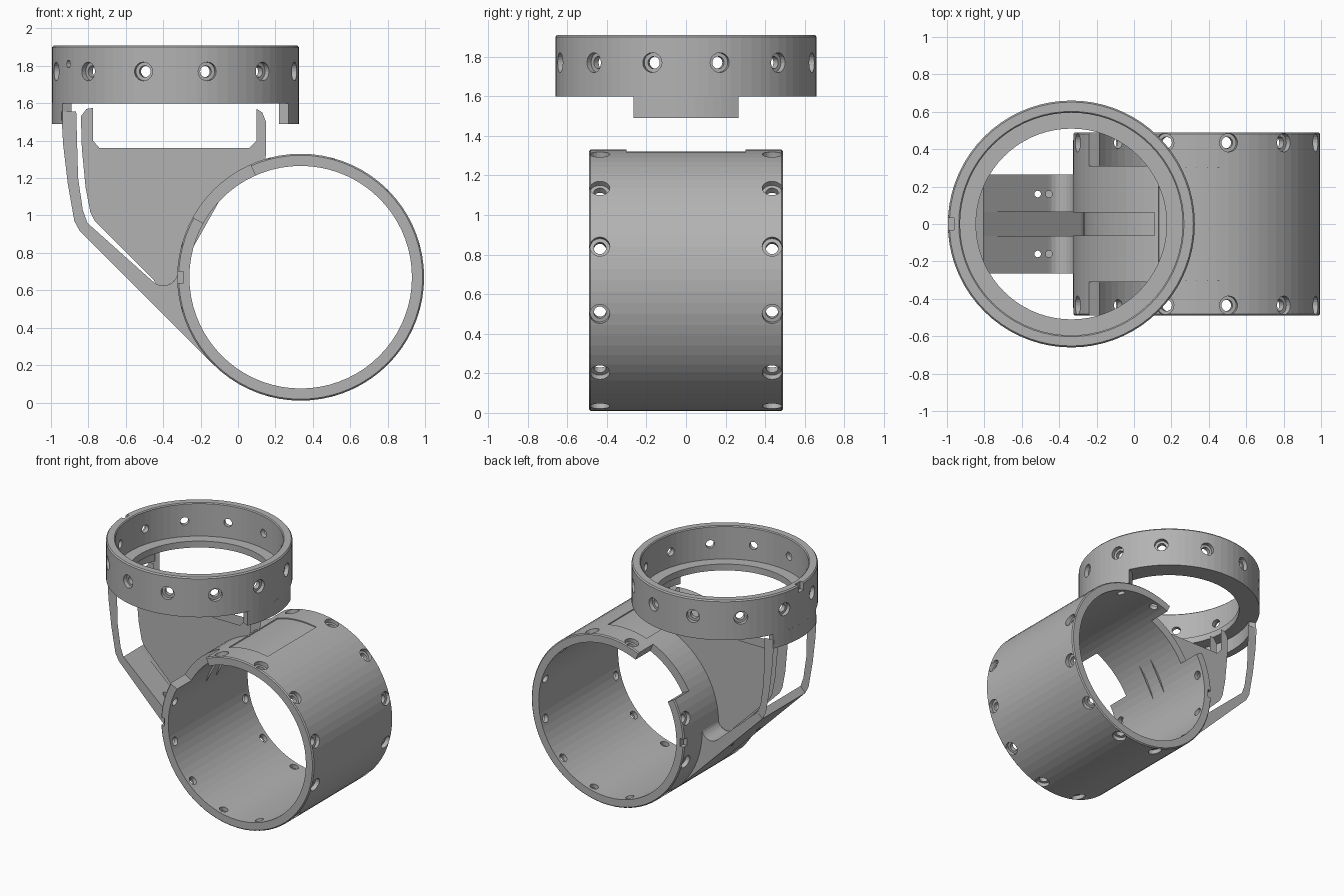
import bpy, bmesh
from math import cos, sin, radians, pi
from mathutils import Matrix, Vector

if "Cube" in bpy.data.objects:
    bpy.data.objects.remove(bpy.data.objects["Cube"])

grey = bpy.data.materials.new("plain_grey")
grey.use_nodes = True
grey.diffuse_color = (0.45, 0.45, 0.45, 1)
grey.node_tree.nodes["Principled BSDF"].inputs["Base Color"].default_value = (0.45, 0.45, 0.45, 1)

R_OUT, R_IN = 0.66, 0.595
LOW = Vector((0.335, 0, 0.67))     # centre of the horizontal tube
UPX = -0.335                       # axis of the upright ring
HALF = 0.49                        # half length of the tube


def finish(name, bm):
    bmesh.ops.recalc_face_normals(bm, faces=bm.faces)
    mesh = bpy.data.meshes.new(name)
    bm.to_mesh(mesh)
    bm.free()
    mesh.materials.append(grey)
    ob = bpy.data.objects.new(name, mesh)
    bpy.context.collection.objects.link(ob)
    return ob


def add_prism(bm, pts, a, b, axis="y"):
    put = (lambda p, q, h: (p, h, q)) if axis == "y" else (lambda p, q, h: (p, q, h))
    lo = [bm.verts.new(put(p, q, a)) for p, q in pts]
    hi = [bm.verts.new(put(p, q, b)) for p, q in pts]
    bm.faces.new(lo)
    bm.faces.new(hi)
    for i in range(len(pts)):
        j = (i + 1) % len(pts)
        bm.faces.new((lo[i], lo[j], hi[j], hi[i]))


def arc(cx, cy, r, a0, a1, n):
    angles = [radians(a0 + (a1 - a0) * i / n) for i in range(n + 1)]
    return [(cx + r * cos(t), cy + r * sin(t)) for t in angles]


def sector(cx, cy, r0, r1, a0, a1, n=12):
    return arc(cx, cy, r0, a0, a1, n) + arc(cx, cy, r1, a1, a0, n)


def revolve(name, profile, place, seg=72):
    bm = bmesh.new()
    rows = [[bm.verts.new(place(r, 2 * pi * i / seg, h)) for r, h in profile] for i in range(seg)]
    n = len(profile)
    for i in range(seg):
        a, b = rows[i], rows[(i + 1) % seg]
        for k in range(n):
            m = (k + 1) % n
            bm.faces.new((a[k], a[m], b[m], b[k]))
    return finish(name, bm)


def add_pin(bm, start, end, r, seg=20):
    start, end = Vector(start), Vector(end)
    d = end - start
    m = Matrix.Translation((start + end) / 2) @ d.to_track_quat("Z", "Y").to_matrix().to_4x4()
    bmesh.ops.create_cone(bm, cap_ends=True, segments=seg, radius1=r, radius2=r, depth=d.length, matrix=m)


def cut(ob, bm):
    """Subtract the shapes in bm from ob and drop the cutter."""
    cutter = finish("cutter", bm)
    cutter.hide_render = True
    mod = ob.modifiers.new("cut", "BOOLEAN")
    mod.operation, mod.solver, mod.object = "DIFFERENCE", "EXACT", cutter
    dg = bpy.context.evaluated_depsgraph_get()
    mesh = bpy.data.meshes.new_from_object(ob.evaluated_get(dg))
    ob.modifiers.clear()
    ob.data = mesh
    bpy.data.objects.remove(cutter)


def on_tube(r, t, h):
    return (LOW.x + r * cos(t), h, LOW.z + r * sin(t))


def on_ring(r, t, h):
    return (UPX + r * cos(t), r * sin(t), h)


def drill(ob, place, heights, angles):
    """Counterbored screw holes round a ring."""
    for r, r0 in ((0.05, 0.628), (0.031, 0.55)):
        bm = bmesh.new()
        for h in heights:
            for a in angles:
                t = radians(a)
                add_pin(bm, place(r0, t, h), place(0.72, t, h), r)
        cut(ob, bm)


# Horizontal tube with chamfered rims
c = 0.008
tube = revolve("horizontal_tube", [
    (R_IN, -HALF), (R_OUT - c, -HALF), (R_OUT, -HALF + c),
    (R_OUT, HALF - c), (R_OUT - c, HALF), (R_IN, HALF)], on_tube)
bm = bmesh.new()
for s in (-1, 1):
    # wide rim opening and small alignment slot at each end
    add_prism(bm, sector(LOW.x, LOW.z, 0.5, 0.75, 114, 151), s * 0.31, s * 0.6)
    add_prism(bm, [(-0.4, 0.64), (-0.292, 0.64), (-0.292, 0.70), (-0.4, 0.70)], s * 0.45, s * 0.6)
# rib groove
add_prism(bm, sector(LOW.x, LOW.z, 0.604, 0.75, 110, 216, 24), -0.062, 0.062)
cut(tube, bm)
# shallow relief on top
bm = bmesh.new()
add_prism(bm, sector(LOW.x, LOW.z, 0.652, 0.72, 78.5, 108), -0.3, 0.3)
cut(tube, bm)
drill(tube, on_tube, (-0.435, 0.435), [15 + 30 * k for k in range(12) if k != 4])

# Upright ring with inner lip
ring = revolve("upright_ring", [
    (0.51, 1.60), (R_OUT, 1.60), (R_OUT, 1.90), (0.652, 1.91),
    (0.602, 1.91), (R_IN, 1.903), (R_IN, 1.65), (0.51, 1.65)], on_ring)
drill(ring, on_ring, (1.77,), [15 + 30 * k for k in range(12)])
bm = bmesh.new()
add_prism(bm, [(-1.05, -0.033), (-0.963, -0.033), (-0.963, 0.033), (-1.05, 0.033)], 1.85, 2.0, "z")
for a in (30, 150, 210, 330):
    t = radians(a)
    add_pin(bm, on_ring(0.63, t, 1.81), on_ring(0.7, t, 1.81), 0.02, 12)
cut(ring, bm)

# Curved tabs below the ring
for side, mid in (("left", 0), ("right", 180)):
    bm = bmesh.new()
    add_prism(bm, sector(UPX, 0, 0.605, R_OUT, mid - 23.7, mid + 23.7), 1.49, 1.60, "z")
    finish(side + "_ring_tab", bm)

# Sloping strap: thin in the middle, filled against the tube on both sides
root = arc(LOW.x, LOW.z, 0.64, 178, 225, 10)
bm = bmesh.new()
add_prism(bm, [(-0.132, 0.203), (-0.845, 0.915), (-0.805, 0.96), (-0.283, 0.438), (-0.215, 0.35)], -0.063, 0.063)
finish("strap_middle", bm)
saddle = [(-0.132, 0.203), (-0.845, 0.915), (-0.805, 0.96)] + arc(-0.40, 0.705, 0.08, 225, 345, 8) + root
for side, s in (("back", 1), ("front", -1)):
    bm = bmesh.new()
    add_prism(bm, saddle, s * 0.063, s * 0.265)
    strap = finish(side + "_strap", bm)
    bm = bmesh.new()
    add_pin(bm, (-0.515, s * 0.16, 0.3), (-0.515, s * 0.16, 1), 0.018, 12)
    add_pin(bm, (-0.455, s * 0.16, 0.57), (-0.455, s * 0.16, 1), 0.018, 12)
    cut(strap, bm)


# Thin upright sheets: outer legs and central rib walls
def sheet(name, pts, y):
    bm = bmesh.new()
    bm.faces.new([bm.verts.new((x, y, z)) for x, z in pts])
    bmesh.ops.triangulate(bm, faces=bm.faces)
    finish(name, bm)


leg = [(-0.945, 1.555), (-0.935, 1.38), (-0.91, 1.17), (-0.875, 0.97), (-0.845, 0.915),
       (-0.805, 0.96), (-0.83, 1.03), (-0.855, 1.20), (-0.87, 1.40), (-0.865, 1.555)]
rib = ([(-0.775, 1.575), (-0.81, 1.57), (-0.84, 1.53), (-0.835, 1.36), (-0.815, 1.15),
        (-0.79, 1.02), (-0.765, 0.97), (-0.45, 0.655)]
       + arc(-0.40, 0.705, 0.08, 240, 345, 8)
       + arc(LOW.x, LOW.z, R_OUT - 0.01, 177, 107, 16)
       + [(0.15, 1.33), (0.15, 1.50), (0.13, 1.55), (0.10, 1.57), (0.10, 1.40), (0.06, 1.36),
          (-0.74, 1.36), (-0.775, 1.40)])
for side, s in (("back", 1), ("front", -1)):
    sheet(side + "_leg", leg, s * 0.264)
    sheet(side + "_rib_wall", rib, s * 0.062)
